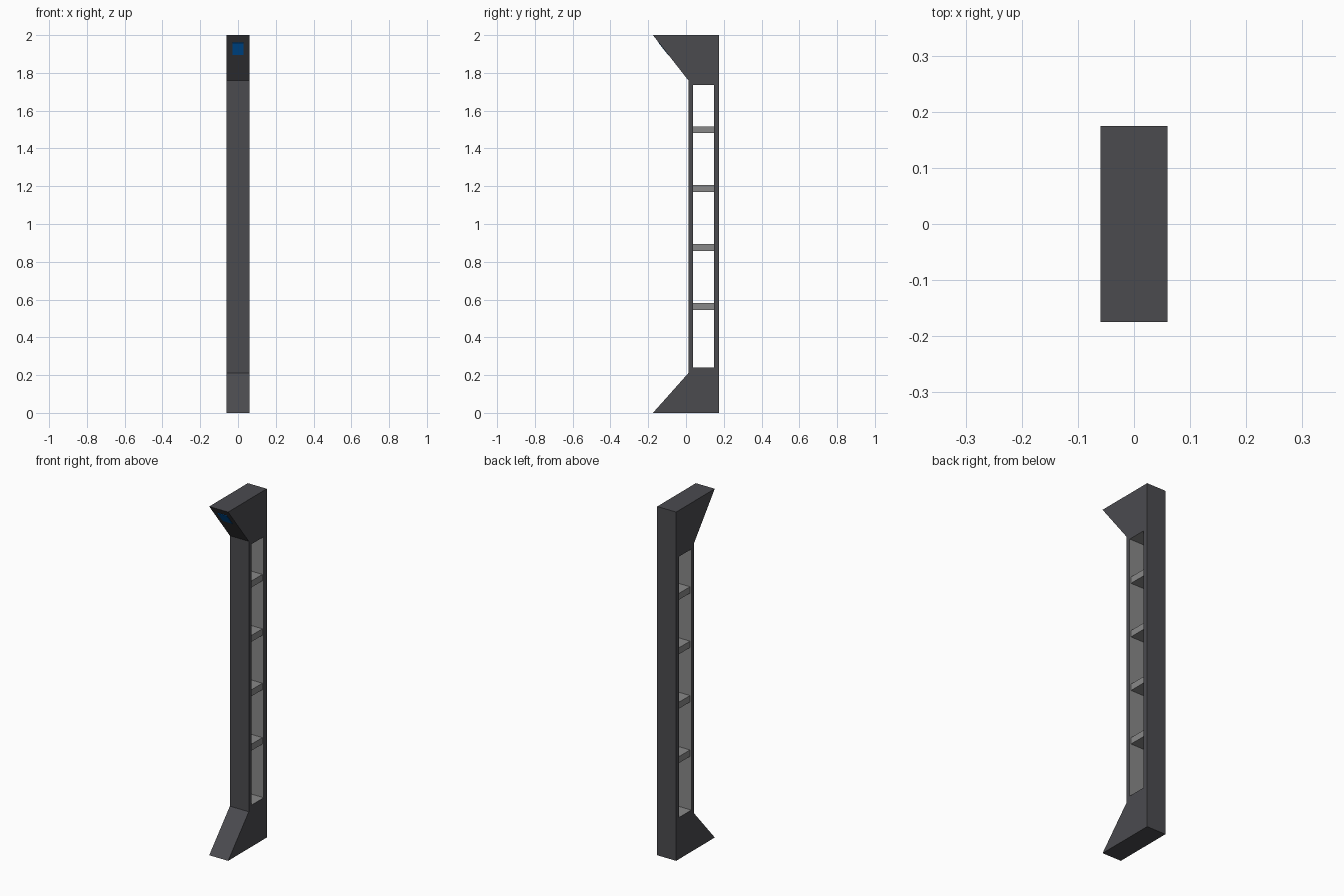
import bpy, bmesh
from mathutils import Vector

if "Cube" in bpy.data.objects:
    bpy.data.objects.remove(bpy.data.objects["Cube"])


def material(name, rgb):
    m = bpy.data.materials.new(name)
    m.diffuse_color = (*rgb, 1.0)
    m.use_nodes = True
    m.node_tree.nodes["Principled BSDF"].inputs["Base Color"].default_value = m.diffuse_color
    return m


CHARCOAL = material("charcoal", (0.070, 0.070, 0.078))
GREY = material("mid grey", (0.25, 0.25, 0.25))
BLUE = material("blue", (0.0, 0.15, 0.60))

HALF_W = 0.06


def make_object(name, bm, mats):
    bmesh.ops.recalc_face_normals(bm, faces=bm.faces)
    me = bpy.data.meshes.new(name)
    bm.to_mesh(me)
    bm.free()
    for m in mats:
        me.materials.append(m)
    ob = bpy.data.objects.new(name, me)
    bpy.context.collection.objects.link(ob)
    return ob


# Frame: side profile (y, z) with a tall rectangular opening through it
outer = [(-0.175, 0), (0.175, 0), (0.175, 2), (-0.175, 2), (0.012, 1.761), (0.012, 0.21)]
hole = [(0.038, 0.239), (0.147, 0.239), (0.147, 1.735), (0.038, 1.735)]
side_faces = [(0, 1, 7, 6, 5), (1, 2, 8, 7), (2, 3, 4, 9, 8), (4, 5, 6, 9)]

bm = bmesh.new()
layers = [[bm.verts.new((x, y, z)) for y, z in outer + hole] for x in (-HALF_W, HALF_W)]
for layer in layers:
    for idx in side_faces:
        bm.faces.new([layer[i] for i in idx])
# outer walls are charcoal, opening walls grey
for ring, mat in ((range(0, 6), 0), (range(6, 10), 1)):
    ring = list(ring)
    for a, b in zip(ring, ring[1:] + ring[:1]):
        f = bm.faces.new([layers[0][a], layers[0][b], layers[1][b], layers[1][a]])
        f.material_index = mat
make_object("frame", bm, [CHARCOAL, GREY])

# Shelves across the opening, slightly recessed from the sides
for i in range(4):
    bm = bmesh.new()
    bmesh.ops.create_cube(bm, size=1.0)
    bmesh.ops.scale(bm, vec=(0.104, 0.109, 0.037), verts=bm.verts)
    bmesh.ops.translate(bm, vec=(0, 0.0925, 0.563 + i * 0.312), verts=bm.verts)
    make_object(f"shelf_{i + 1}", bm, [GREY])

# Small blue panel lying on the upper sloped face
top, bottom = Vector((0, -0.175, 2)), Vector((0, 0.012, 1.761))
slope = bottom - top
normal = Vector((0, slope.z, -slope.y)).normalized()


def on_slope(x, z, lift):
    p = top + slope * ((2 - z) / 0.239) + normal * lift
    return (x, p.y, p.z)


corners = [(-0.03, 1.895), (0.03, 1.895), (0.03, 1.96), (-0.03, 1.96)]
bm = bmesh.new()
low, high = [[bm.verts.new(on_slope(x, z, h)) for x, z in corners] for h in (-0.001, 0.002)]
bm.faces.new(low)
bm.faces.new(high)
for i in range(4):
    j = (i + 1) % 4
    bm.faces.new([low[i], low[j], high[j], high[i]])
make_object("blue_panel", bm, [BLUE])
